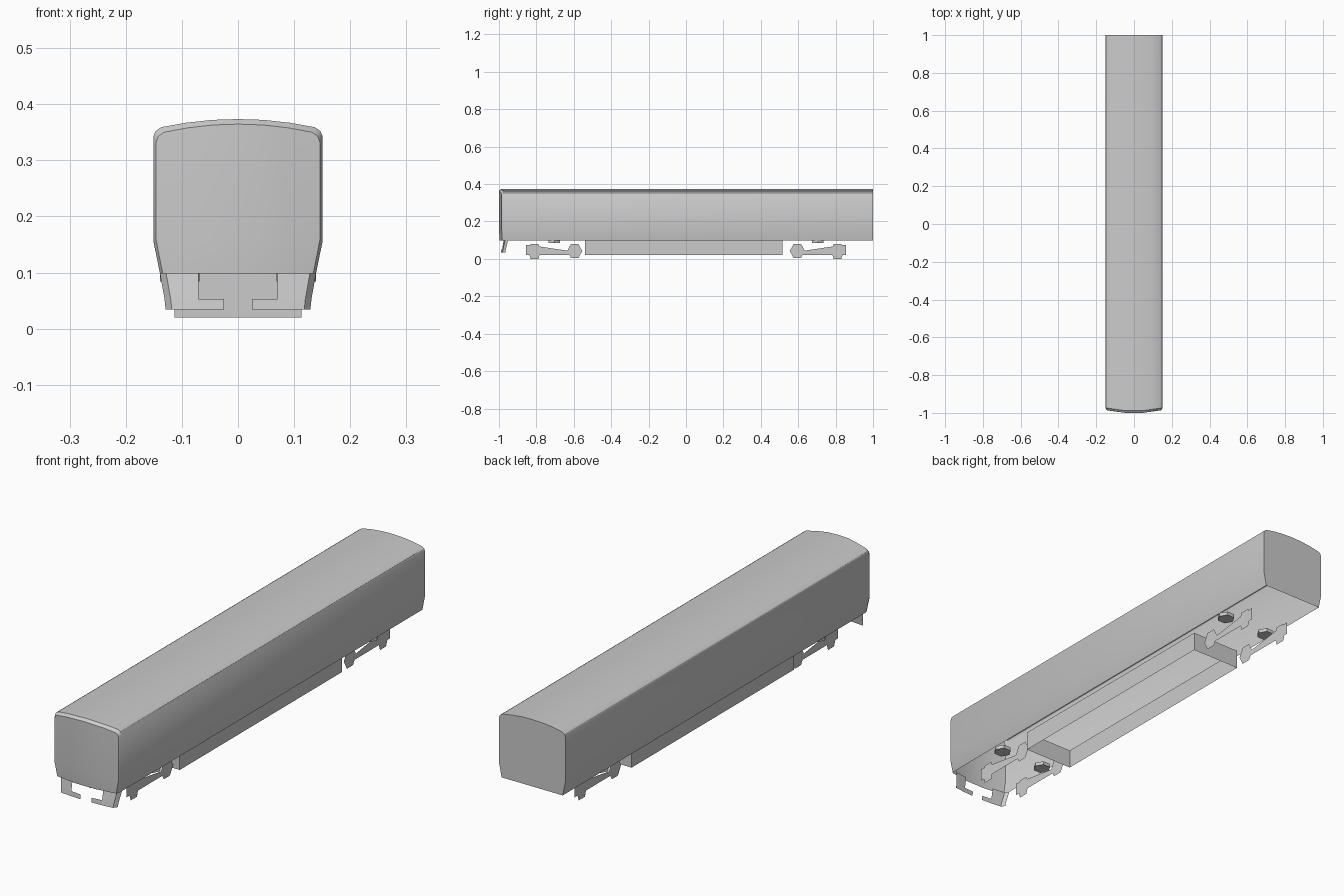
import bpy, bmesh, math

if "Cube" in bpy.data.objects:
    bpy.data.objects.remove(bpy.data.objects["Cube"])

def make_object(name, verts, faces, smooth=False):
    mesh = bpy.data.meshes.new(name)
    mesh.from_pydata(verts, [], faces)
    bm = bmesh.new()
    bm.from_mesh(mesh)
    bmesh.ops.remove_doubles(bm, verts=bm.verts, dist=1e-5)
    bmesh.ops.recalc_face_normals(bm, faces=bm.faces)
    bm.to_mesh(mesh)
    bm.free()
    ob = bpy.data.objects.new(name, mesh)
    bpy.context.collection.objects.link(ob)
    if smooth:
        bpy.ops.object.select_all(action='DESELECT')
        ob.select_set(True)
        bpy.context.view_layer.objects.active = ob
        bpy.ops.object.shade_smooth_by_angle(angle=math.radians(30))
    return ob

# Carriage shell: open-bottomed profile swept from the back to a bowed front
half = [(.139, .098), (.151, .157), (.151, .342), (.147, .352), (.137, .359),
        (.092, .367), (.046, .372), (0, .3735)]
profile = half + [(-x, z) for x, z in half[-2::-1]]
n = len(profile)

def nose_y(x):
    return -1 + max(0, abs(x) - .046) * .14

back = [(x, 1, z) for x, z in profile]
shoulder = [(x, nose_y(x) + .012, z) for x, z in profile]
nose = [(x * .965, nose_y(x) + (.004 if z < .1 else 0), z - (.009 if z > .3 else 0))
        for x, z in profile]
verts = back + shoulder + nose
faces = [(r * n + i, r * n + i + 1, (r + 1) * n + i + 1, (r + 1) * n + i)
         for r in range(2) for i in range(n - 1)]
faces.append(tuple(range(n)))                      # flat back end

# Front wall: vertical strips following the bow
top = list(range(4, n - 4))
rows = []
for t in top:
    x, y, z = nose[t]
    column = []
    for level, scale in ((.098, .98), (.157, 1)):
        column.append(len(verts))
        verts.append((x * scale, nose_y(x) + (.004 if level < .1 else 0), level))
    rows.append(column + [2 * n + t])
for a, b in zip(rows, rows[1:]):
    for k in range(2):
        faces.append((a[k], b[k], b[k + 1], a[k + 1]))
o = 2 * n
faces.append((o, o + 1, rows[0][1], rows[0][0]))
faces.append((o + 1, o + 2, o + 3, rows[0][2], rows[0][1]))
e = o + n - 1
faces.append((e, e - 1, rows[-1][1], rows[-1][0]))
faces.append((e - 1, e - 2, e - 3, rows[-1][2], rows[-1][1]))
make_object("carriage_body", verts, faces, smooth=True)

# Equipment skirt: four walls, open below
w, y0, y1 = .113, -.54, .515
corners = [(-w, y0), (w, y0), (w, y1), (-w, y1)]
make_object("underfloor_skirt",
            [(x, y, z) for z in (.02, .1) for x, y in corners],
            [(i, (i + 1) % 4, (i + 1) % 4 + 4, i + 4) for i in range(4)])

# Bogies: sheet side frames with axle boxes, and hexagonal air springs
frame = [(.855, .022), (.855, .075), (.79, .067), (.62, .042), (.62, .022)]
inner_box = [(.635, .042), (.615, .08), (.575, .08), (.555, .042), (.575, .005), (.615, .005)]
outer_box = [(.845, .045), (.83, .08), (.79, .08), (.775, .045), (.79, 0), (.83, 0)]
for sx, side in ((1, "right"), (-1, "left")):
    for sy, end in ((1, "rear"), (-1, "front")):
        for part, outline, off in (("bogie_frame", frame, 0),
                                   ("inner_axle_box", inner_box, .001),
                                   ("outer_axle_box", outer_box, .001)):
            make_object(f"{part}_{end}_{side}",
                        [(sx * (.092 + off), sy * y, z) for y, z in outline],
                        [tuple(range(len(outline)))])
        bpy.ops.mesh.primitive_cylinder_add(vertices=6, radius=.035, depth=.015,
                                            location=(sx * .104, sy * .705, .0915),
                                            rotation=(0, 0, math.pi / 6))
        bpy.context.object.name = f"air_spring_{end}_{side}"

# Front guards: bent L-shaped sheets raked forward at the foot
for s, side in ((1, "right"), (-1, "left")):
    pts = [(.139, -.952, .098), (.128, -.968, .098), (.07, -.975, .098),
           (.129, -.966, .034), (.118, -.981, .034), (.07, -.986, .034),
           (.07, -.983, .053), (.12, -.978, .053), (.131, -.963, .053),
           (.025, -.987, .053), (.025, -.988, .034)]
    make_object(f"front_guard_{side}", [(s * x, y, z) for x, y, z in pts],
                [(0, 1, 7, 8), (1, 2, 6, 7), (8, 7, 4, 3), (7, 6, 5, 4), (6, 9, 10, 5)])
